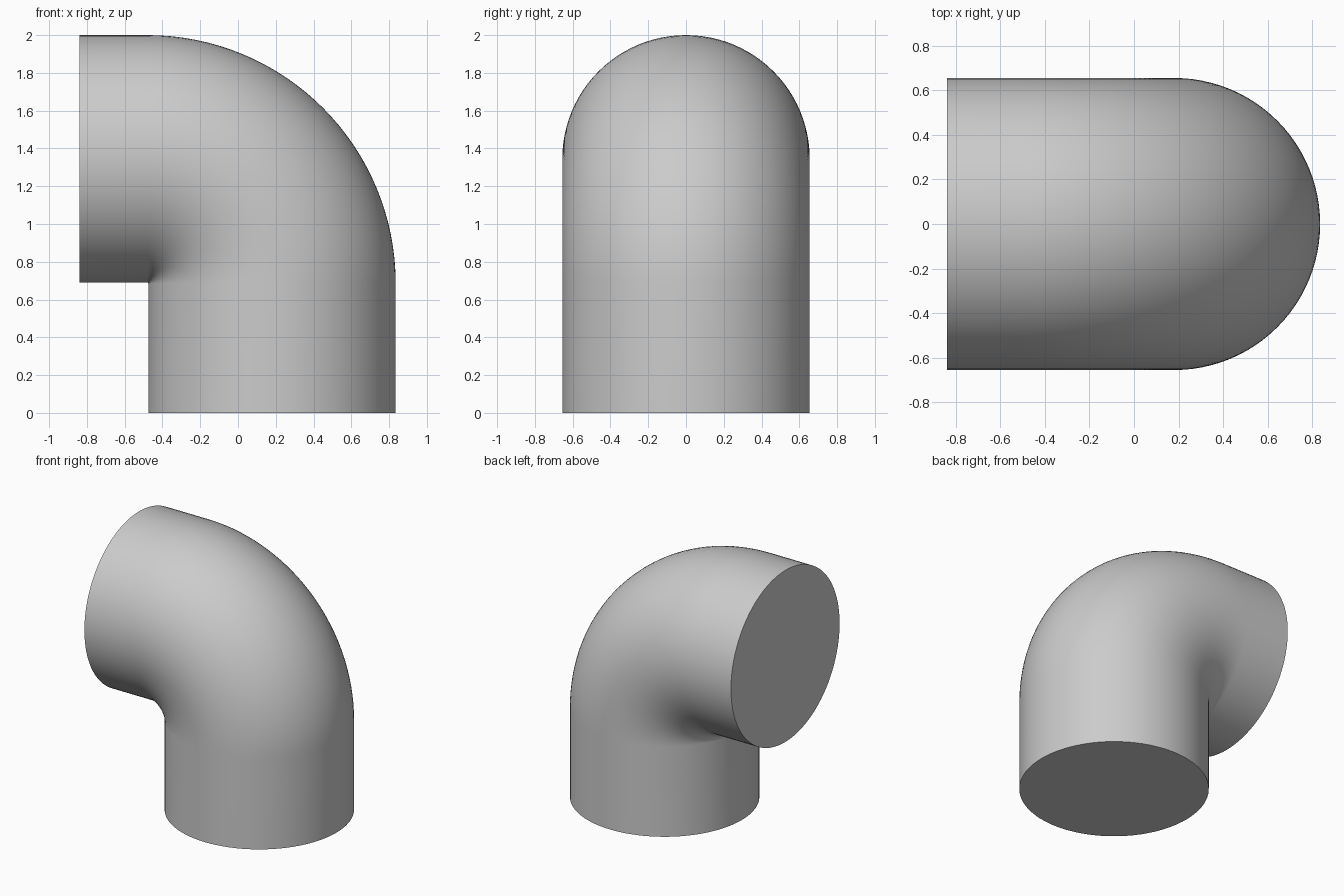
import bpy, bmesh, math
from mathutils import Vector

cube = bpy.data.objects.get("Cube")
if cube:
    bpy.data.objects.remove(cube, do_unlink=True)

RADIUS = 0.655            # pipe radius
BEND = 0.66               # centreline bend radius
CENTRE = Vector((-0.48, 0, 0.685))
LEFT_END = -0.838
SIDES, STEPS = 96, 32

# Plain grey material
grey = bpy.data.materials.new("plain grey")
grey.use_nodes = True
colour = (0.6, 0.6, 0.6, 1)
grey.diffuse_color = colour
grey.node_tree.nodes["Principled BSDF"].inputs["Base Color"].default_value = colour

bm = bmesh.new()


def ring(origin, angle):
    """Circle around the path; its plane holds the y axis and the radial direction."""
    radial = Vector((math.cos(angle), 0, math.sin(angle)))
    side = Vector((0, 1, 0))
    turns = [2 * math.pi * i / SIDES for i in range(SIDES)]
    return [bm.verts.new(origin + RADIUS * (radial * math.cos(t) + side * math.sin(t)))
            for t in turns]


# Path: upright socket, quarter bend, sideways socket
rings = [ring(Vector((CENTRE.x + BEND, 0, 0)), 0)]
for s in range(STEPS + 1):
    a = math.pi / 2 * s / STEPS
    rings.append(ring(CENTRE + BEND * Vector((math.cos(a), 0, math.sin(a))), a))
rings.append(ring(Vector((LEFT_END, 0, CENTRE.z + BEND)), math.pi / 2))

# Pipe wall
for low, high in zip(rings, rings[1:]):
    for i in range(SIDES):
        j = (i + 1) % SIDES
        bm.faces.new((low[i], low[j], high[j], high[i]))

# Flat closed ends
bm.faces.new(rings[0])
bm.faces.new(rings[-1])
bmesh.ops.recalc_face_normals(bm, faces=bm.faces[:])

mesh = bpy.data.meshes.new("pipe_elbow")
bm.to_mesh(mesh)
bm.free()
mesh.materials.append(grey)
elbow = bpy.data.objects.new("pipe_elbow", mesh)
bpy.context.collection.objects.link(elbow)

# Smooth wall, sharp rims
bpy.ops.object.select_all(action='DESELECT')
elbow.select_set(True)
bpy.context.view_layer.objects.active = elbow
bpy.ops.object.shade_smooth_by_angle(angle=math.radians(40))
